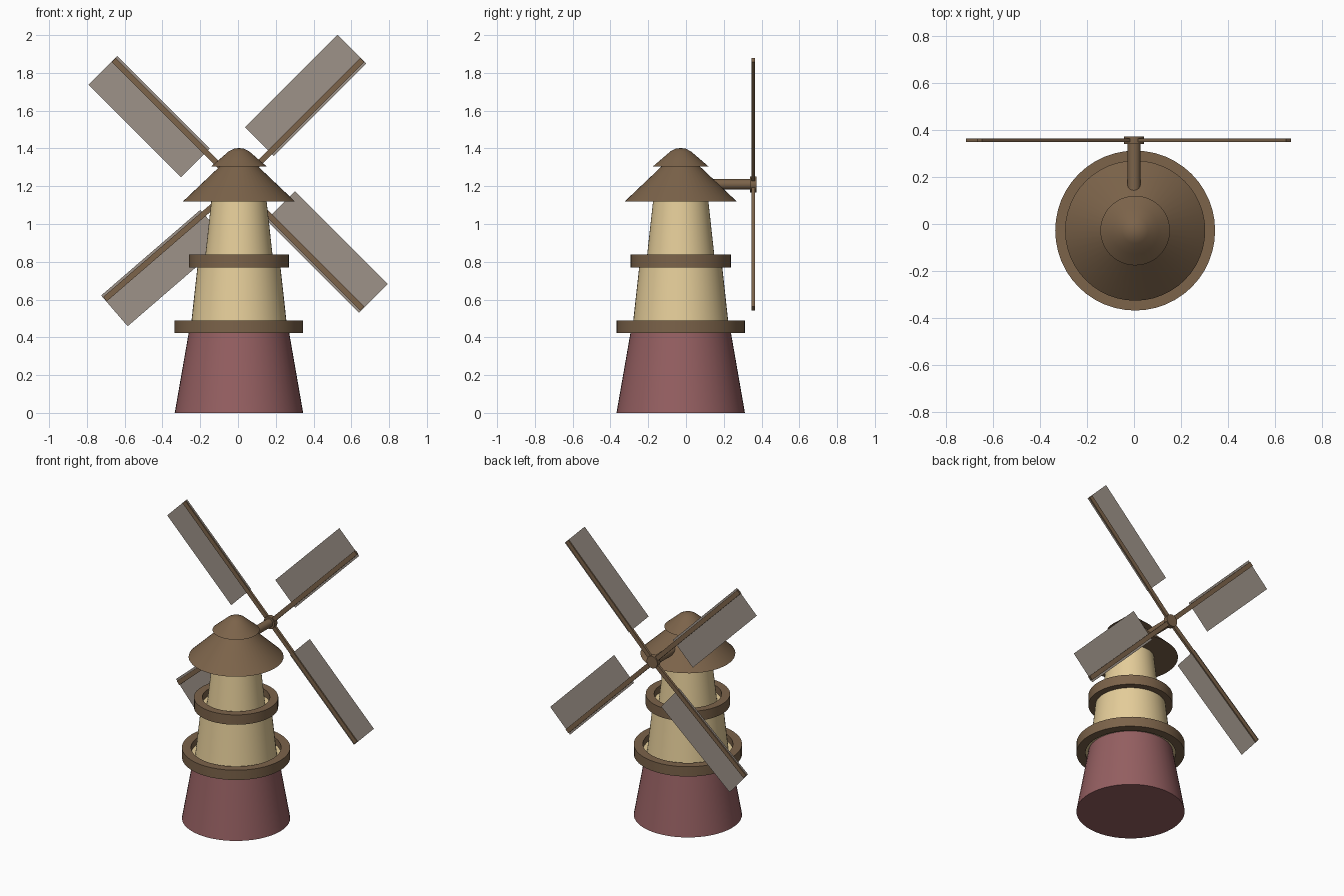
import bpy, bmesh, math
from mathutils import Matrix, Vector

if "Cube" in bpy.data.objects:
    bpy.data.objects.remove(bpy.data.objects["Cube"])

CX, CY = 0.005, -0.028        # tower axis
HUB = Vector((0.0, 0.356, 1.21))
SEG = 48


def material(name, rgb):
    m = bpy.data.materials.new(name)
    m.diffuse_color = (*rgb, 1)
    m.use_nodes = True
    m.node_tree.nodes["Principled BSDF"].inputs["Base Color"].default_value = m.diffuse_color
    return m


RED = material("red_paint", (0.30, 0.115, 0.12))
CREAM = material("cream_plaster", (0.78, 0.61, 0.32))
WOOD = material("brown_wood", (0.20, 0.125, 0.068))
CLOTH = material("sail_cloth", (0.34, 0.29, 0.25))


def finish(name, bm, mat, angle=None):
    bmesh.ops.recalc_face_normals(bm, faces=bm.faces)
    me = bpy.data.meshes.new(name)
    bm.to_mesh(me)
    bm.free()
    me.materials.append(mat)
    ob = bpy.data.objects.new(name, me)
    bpy.context.collection.objects.link(ob)
    if angle:
        bpy.ops.object.select_all(action='DESELECT')
        ob.select_set(True)
        bpy.context.view_layer.objects.active = ob
        bpy.ops.object.shade_smooth_by_angle(angle=math.radians(angle))
    return ob


def lathe(name, profile, mat, closed=False, angle=35):
    """Spin (radius, z) points round the tower axis."""
    bm = bmesh.new()
    pts = profile + profile[:1] if closed else profile
    vs = [bm.verts.new((r, 0, z)) for r, z in pts]
    edges = [bm.edges.new(p) for p in zip(vs, vs[1:])]
    bmesh.ops.spin(bm, geom=vs + edges, cent=(0, 0, 0), axis=(0, 0, 1),
                   angle=math.tau, steps=SEG, use_duplicate=False)
    bmesh.ops.remove_doubles(bm, verts=bm.verts, dist=1e-5)
    bmesh.ops.translate(bm, verts=bm.verts, vec=(CX, CY, 0))
    return finish(name, bm, mat, angle)


def rod_y(name, r, y0, y1, sides):
    """Cylinder along y through the hub centre."""
    bm = bmesh.new()
    bmesh.ops.create_cone(bm, cap_ends=True, segments=sides, radius1=r, radius2=r, depth=y1 - y0,
                          matrix=Matrix.Translation((HUB.x, (y0 + y1) / 2, HUB.z))
                          @ Matrix.Rotation(math.pi / 2, 4, 'X'))
    return finish(name, bm, WOOD, 35)


# Tower storeys
lathe("tower_base", [(0, 0), (0.34, 0), (0.265, 0.43), (0, 0.43)], RED)
lathe("tower_middle", [(0, 0.43), (0.29, 0.43), (0.29, 0.445), (0.256, 0.445),
                       (0.218, 0.79), (0, 0.79)], CREAM)
lathe("tower_top", [(0, 0.78), (0.184, 0.78), (0.146, 1.125), (0, 1.125)], CREAM)

# Balcony rings
for name, r0, r1, z0, z1 in (("lower_balcony", 0.283, 0.34, 0.422, 0.49),
                             ("upper_balcony", 0.212, 0.265, 0.77, 0.838)):
    lathe(name, [(r0, z0), (r1, z0), (r1, z1), (r0, z1)], WOOD, closed=True)

# Roof and its small cap
lathe("roof", [(0, 1.118), (0.298, 1.118), (0.10, 1.306), (0, 1.306)], WOOD)
lathe("roof_cap", [(0, 1.304), (0.148, 1.304), (0.10, 1.345), (0.055, 1.384),
                   (0.026, 1.399), (0, 1.402)], WOOD)

# Axle and hub
rod_y("axle", 0.028, 0.0, 0.35, 24)
rod_y("hub", 0.042, 0.34, 0.372, 16)

# Spars and sails, laid along x then turned about the hub
for i, deg in enumerate((45, 135, 220.8, 315), 1):
    place = Matrix.Translation(HUB) @ Matrix.Rotation(math.radians(-deg), 4, 'Y')
    bm = bmesh.new()
    bmesh.ops.create_cube(bm, size=1, matrix=place @ Matrix.Translation((0.465, 0, 0))
                          @ Matrix.Diagonal((0.93, 0.016, 0.03, 1)))
    finish(f"spar_{i}", bm, WOOD)
    bm = bmesh.new()
    bm.faces.new([bm.verts.new(place @ Vector((u, 0, v))) for u, v in
                  ((0.239, -0.028), (0.933, -0.028), (0.933, 0.187), (0.239, 0.187))])
    finish(f"sail_{i}", bm, CLOTH)
